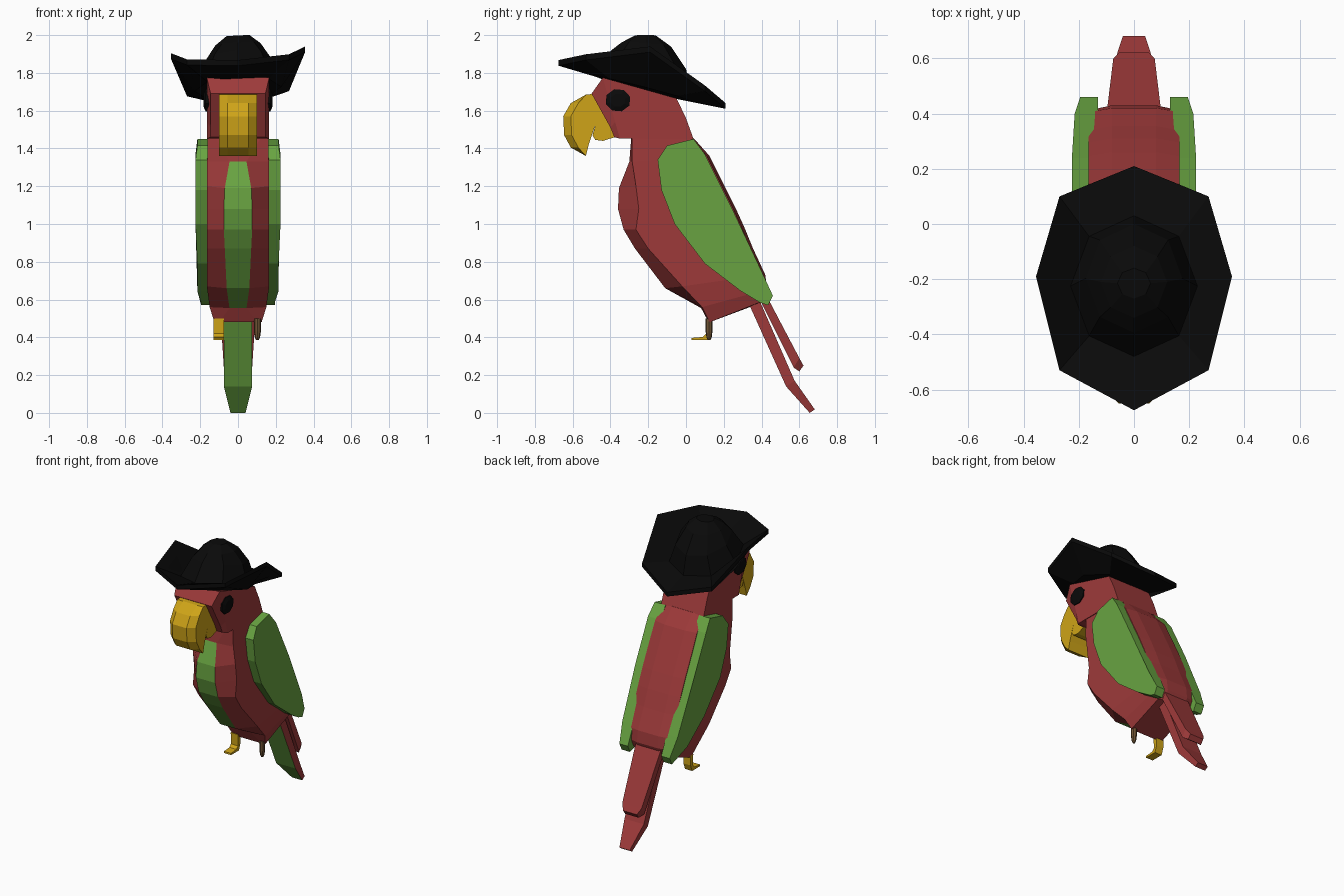
import bpy, bmesh, math

if "Cube" in bpy.data.objects:
    bpy.data.objects.remove(bpy.data.objects["Cube"])


def material(name, rgb):
    m = bpy.data.materials.new(name)
    m.diffuse_color = (*rgb, 1)
    m.use_nodes = True
    m.node_tree.nodes["Principled BSDF"].inputs["Base Color"].default_value = m.diffuse_color
    return m


RED = material("red feathers", (0.34, 0.042, 0.042))
GREEN = material("green feathers", (0.14, 0.37, 0.053))
YELLOW = material("yellow beak", (0.62, 0.37, 0.009))
BLACK = material("black felt", (0.003, 0.003, 0.003))
WOOD = material("brown wood", (0.16, 0.09, 0.035))


def loft(name, rings, mats, pick=lambda i, j: 0):
    """Skin equal-sized rings, cap both ends; pick gives each face its colour."""
    bm = bmesh.new()
    vs = [[bm.verts.new(p) for p in r] for r in rings]
    n = len(vs[0])
    for i in range(len(vs) - 1):
        for j in range(n):
            k = (j + 1) % n
            f = bm.faces.new((vs[i][j], vs[i][k], vs[i + 1][k], vs[i + 1][j]))
            f.material_index = pick(i, j)
    bm.faces.new(vs[0][::-1])
    bm.faces.new(vs[-1])
    bmesh.ops.recalc_face_normals(bm, faces=bm.faces)
    me = bpy.data.meshes.new(name)
    bm.to_mesh(me)
    bm.free()
    for m in mats:
        me.materials.append(m)
    ob = bpy.data.objects.new(name, me)
    bpy.context.collection.objects.link(ob)
    return ob


# Body: front strip half width, side half width, then front, chamfer, back (y, z)
body = [
    (.12, .16, -.29, 1.455, -.285, 1.455, .04, 1.455),
    (.045, .163, -.30, 1.33, -.285, 1.33, .125, 1.36),
    (.07, .165, -.355, 1.19, -.265, 1.20, .20, 1.21),
    (.075, .165, -.36, 1.08, -.25, 1.08, .26, 1.09),
    (.075, .165, -.33, .97, -.265, .97, .31, .98),
    (.07, .165, -.27, .87, -.20, .87, .355, .87),
    (.06, .165, -.11, .66, -.02, .67, .42, .73),
    (.045, .15, .08, .555, .085, .56, .43, .65),
    (.10, .125, .12, .48, .125, .48, .405, .585),
]
rings = []
for w, h, yf, zf, yc, zc, yb, zb in body:
    half = [(w, yf, zf), (h, yc, zc), (h, yb - .015, zb), (.08, yb, zb)]
    rings.append([(-w, yf, zf)] + half + [(-x, y, z) for x, y, z in half[:0:-1]])
loft("body", rings, [RED, GREEN], lambda i, j: int(j == 0 and 1 <= i <= 6))

# Head: bevelled face, brow and nape sections
head = [
    (.145, [(-.50, 1.69), (-.40, 1.51), (-.38, 1.46)]),
    (.165, [(-.44, 1.775), (-.375, 1.54), (-.35, 1.452)]),
    (.165, [(-.05, 1.665), (0, 1.56), (.04, 1.45)]),
]
loft("head", [[(w, y, z) for y, z in p] + [(-w, y, z) for y, z in p[::-1]]
              for w, p in head], [RED])

# Beak: hooked profile, chamfered along the outer curve
beak = [(-.47, 1.69), (-.53, 1.685), (-.61, 1.64), (-.65, 1.57), (-.645, 1.47),
        (-.61, 1.405), (-.53, 1.36), (-.515, 1.42), (-.478, 1.53), (-.495, 1.47),
        (-.48, 1.445), (-.44, 1.44), (-.37, 1.462), (-.37, 1.60)]
side = [(y + .04 if y < -.6 else y, z) for y, z in beak]
loft("beak", [[(x, y, z) for y, z in p] for x, p in
              ((-.1, side), (-.055, beak), (.055, beak), (.1, side))], [YELLOW])

# Wings and eyes on both sides
wing = [(-.15, 1.34), (-.10, 1.415), (.04, 1.45), (.10, 1.37), (.24, 1.09),
        (.40, .75), (.46, .62), (.435, .57), (.39, .585), (.29, .645),
        (.10, .79), (-.06, 1.0), (-.13, 1.18)]


def wing_x(z):
    return .225 if .9 < z < 1.4 else .215 if z > .62 else .195


for s, label in ((1, "right"), (-1, "left")):
    loft(label + "_wing", [[(s * .13, y, z) for y, z in wing],
                           [(s * wing_x(z), y, z) for y, z in wing]], [GREEN])
    octagon = [(math.cos(a * math.pi / 4 + .3), math.sin(a * math.pi / 4 + .3))
               for a in range(8)]
    loft(label + "_eye", [[(s * x, -.36 + r * c, 1.655 + r * .9 * d) for c, d in octagon]
                          for x, r in ((.15, .068), (.172, .068), (.182, .04))], [BLACK])


# Tail feathers: half width, underside (y, z), upper side (y, z)
def feather(name, secs, mats):
    loft(name, [[(-w, a, b), (w, a, b), (w, c, d), (-w, c, d)]
                for w, a, b, c, d in secs], mats,
         lambda i, j: int(j == 0 and len(mats) > 1))


feather("long_tail_feather", [(.075, .30, .65, .37, .64), (.075, .53, .14, .575, .17),
                              (.04, .655, 0, .682, .018)], [RED, GREEN])
feather("short_tail_feather", [(.10, .375, .63, .395, .68), (.075, .57, .24, .60, .29),
                               (.053, .60, .22, .622, .25)], [RED])

# Clawed foot and peg leg
foot = [(.105, .50), (.135, .50), (.135, .43), (.118, .385), (.03, .385),
        (.03, .397), (.09, .402), (.107, .42)]
loft("foot", [[(x, y, z) for y, z in foot] for x in (-.13, -.075)], [YELLOW])
loft("peg_leg", [[(.103 + r * math.cos(a * math.pi / 4), .122 + r * math.sin(a * math.pi / 4), z)
                  for a in range(8)]
                 for z, r in ((.50, .02), (.43, .018), (.40, .014), (.387, .008))], [WOOD])


# Hat: upturned eight-sided brim and faceted crown, leaning slightly sideways
def lean(pts):
    return [(x, y, z + .05 * x) for x, y, z in pts]


def hat_ring(yf, yb, w, zf, zb):
    pts = []
    for k in range(8):
        a = k * math.pi / 4
        t = (1 + math.cos(a)) / 2
        pts.append((w * math.sin(a), yf + (yb - yf) * t, zf + (zb - zf) * t))
    return lean(pts)


edge = [(0, .21, 1.64), (.27, .10, 1.72), (.355, -.19, 1.922),
        (.27, -.53, 1.885), (0, -.675, 1.868)]
edge += [(-x, y, z) for x, y, z in edge[3:0:-1]]
loft("hat", [
    hat_ring(-.48, .03, .23, 1.78, 1.65),
    lean([(x, y, z - .03) for x, y, z in edge]),
    lean(edge),
    hat_ring(-.48, .03, .23, 1.81, 1.69),
    hat_ring(-.395, 0, .175, 1.92, 1.82),
    hat_ring(-.34, -.08, .12, 1.962, 1.94),
    hat_ring(-.27, -.16, .06, 1.998, 1.998),
], [BLACK])
